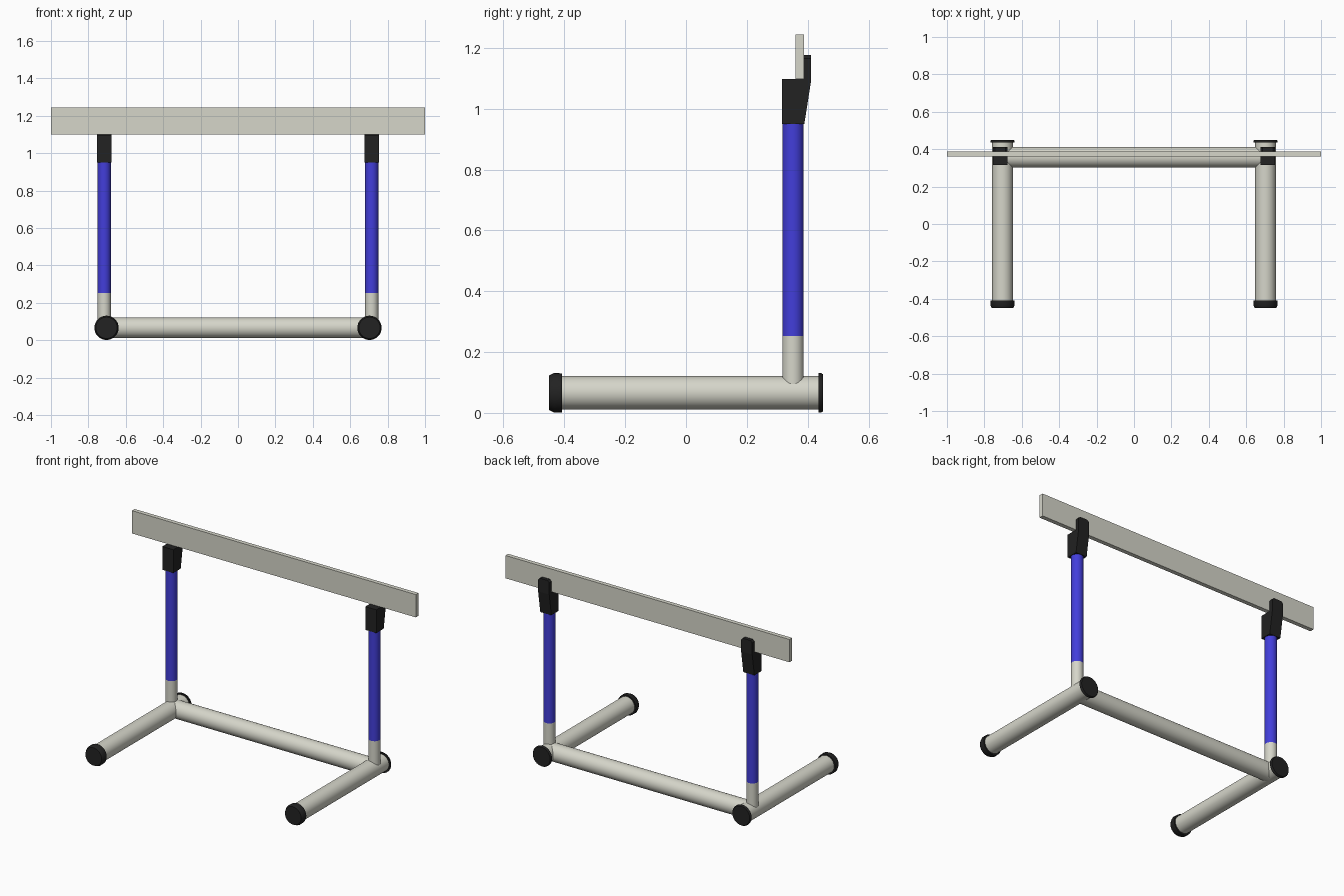
import bpy, bmesh, math

if "Cube" in bpy.data.objects:
    bpy.data.objects.remove(bpy.data.objects["Cube"])


def mat(name, rgb):
    m = bpy.data.materials.new(name)
    m.diffuse_color = (*rgb, 1)
    m.use_nodes = True
    m.node_tree.nodes["Principled BSDF"].inputs["Base Color"].default_value = m.diffuse_color
    return m


GREY = mat("warm_grey_paint", (0.67, 0.67, 0.59))
BLUE = mat("blue_sleeve", (0.055, 0.048, 0.70))
BLACK = mat("black_plastic", (0.016, 0.016, 0.016))


def finish(bm, name, material, smooth=False):
    bmesh.ops.recalc_face_normals(bm, faces=bm.faces)
    me = bpy.data.meshes.new(name)
    bm.to_mesh(me)
    bm.free()
    me.materials.append(material)
    ob = bpy.data.objects.new(name, me)
    bpy.context.collection.objects.link(ob)
    if smooth:
        bpy.ops.object.select_all(action='DESELECT')
        ob.select_set(True)
        bpy.context.view_layer.objects.active = ob
        bpy.ops.object.shade_smooth_by_angle(angle=math.radians(35))
    return ob


def lathe(name, centre, axis, profile, material, sides=32):
    """Closed round part: profile is (position along axis, radius) rings."""
    bm = bmesh.new()
    rings = []
    for t, r in profile:
        ring = []
        for i in range(sides):
            a = 2 * math.pi * i / sides
            p = [r * math.cos(a), r * math.sin(a)]
            p.insert("xyz".index(axis), t)
            ring.append(bm.verts.new([p[k] + centre[k] for k in range(3)]))
        rings.append(ring)
    for a, b in zip(rings, rings[1:]):
        for i in range(sides):
            j = (i + 1) % sides
            bm.faces.new((a[i], a[j], b[j], b[i]))
    bm.faces.new(rings[0])
    bm.faces.new(rings[-1])
    return finish(bm, name, material, True)


def holder(name, x, half):
    """Bracket profile in y,z extruded along x, with clipped tab corners."""
    pts = [(0.315, 0.95), (0.389, 0.95), (0.411, 1.09), (0.411, 1.177),
           (0.388, 1.177), (0.388, 1.098), (0.315, 1.098)]
    bm = bmesh.new()
    f = bm.faces.new([bm.verts.new((x - half, y, z)) for y, z in pts])
    ext = bmesh.ops.extrude_face_region(bm, geom=[f])
    bmesh.ops.translate(bm, vec=(2 * half, 0, 0),
                        verts=[v for v in ext["geom"] if isinstance(v, bmesh.types.BMVert)])
    top = [e for e in bm.edges if all(v.co.z > 1.17 for v in e.verts)
           and abs(e.verts[0].co.x - e.verts[1].co.x) < 1e-5]
    bmesh.ops.bevel(bm, geom=top, offset=0.012, segments=1, affect='EDGES')
    return finish(bm, name, BLACK)


FOOT_X, POST_X, BASE_Z, POST_Y = 0.703, 0.715, 0.066, 0.352

for side, s in (("left", -1), ("right", 1)):
    foot = (s * FOOT_X, 0, BASE_Z)
    post = (s * POST_X, POST_Y, 0)
    # foot tube and its end caps
    lathe(side + "_foot_tube", foot, "y", [(-0.43, 0.055), (0.44, 0.055)], GREY)
    lathe(side + "_front_cap", foot, "y",
          [(-0.408, 0.064), (-0.434, 0.065), (-0.45, 0.057)], BLACK)
    lathe(side + "_back_cap", foot, "y",
          [(0.436, 0.065), (0.444, 0.065), (0.45, 0.061)], BLACK)
    # upright: grey socket below, blue sleeve above
    lathe(side + "_post_socket", post, "z", [(0.06, 0.035), (0.253, 0.035)], GREY)
    lathe(side + "_post_sleeve", post, "z", [(0.253, 0.035), (0.955, 0.035)], BLUE)
    # bracket carrying the top board
    holder(side + "_board_holder", s * POST_X, 0.039)

# cross tube between the feet
lathe("cross_tube", (0, 0.357, BASE_Z), "x",
      [(-FOOT_X, 0.055), (FOOT_X, 0.055)], GREY)

# top board
bm = bmesh.new()
bmesh.ops.create_cube(bm, size=1)
for v in bm.verts:
    v.co = (v.co.x * 2, 0.374 + v.co.y * 0.027, 1.171 + v.co.z * 0.145)
finish(bm, "top_board", GREY)
